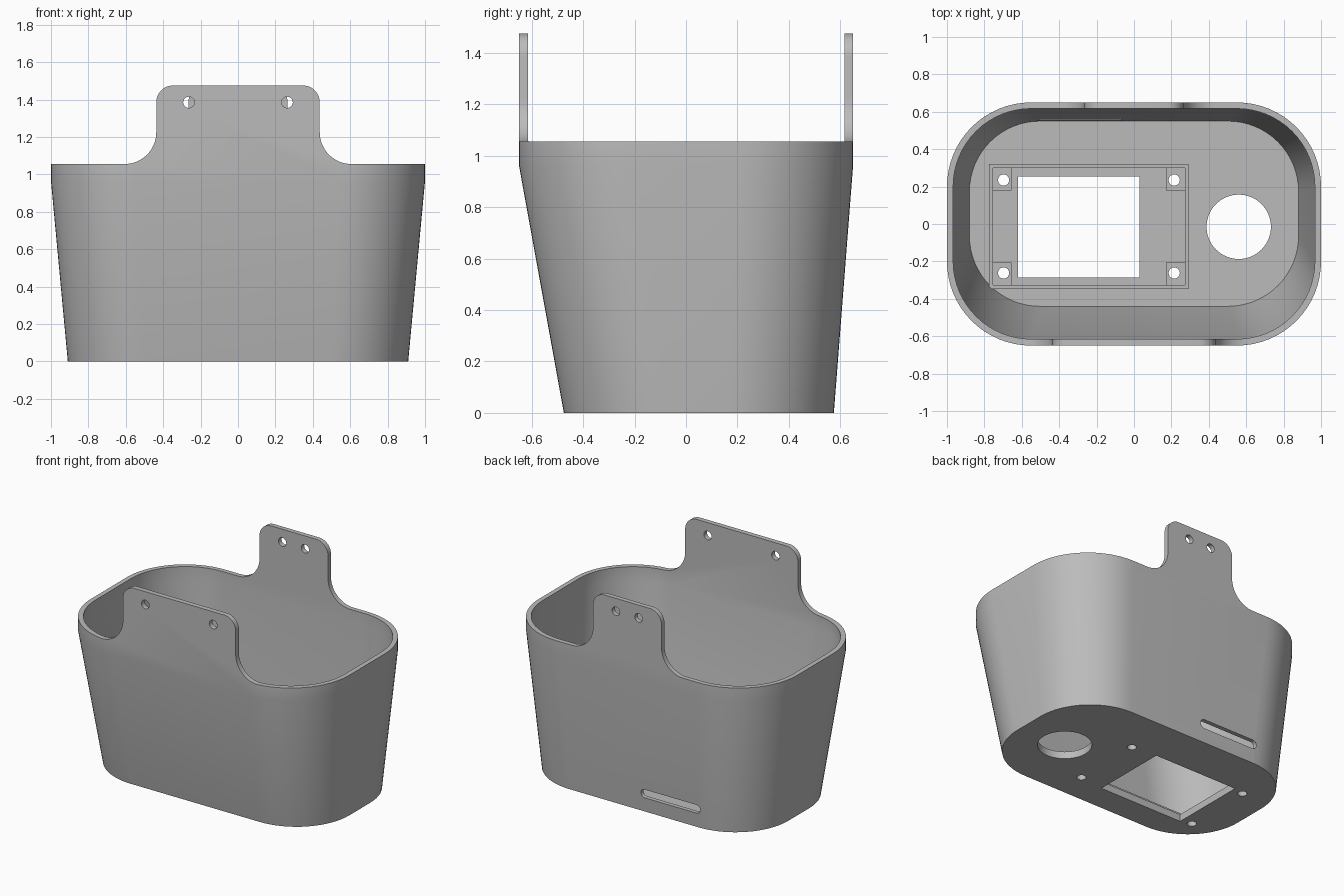
import bpy, bmesh
from math import sin, cos, pi, radians
from mathutils import Matrix

cube = bpy.data.objects.get("Cube")
if cube:
    bpy.data.objects.remove(cube, do_unlink=True)

grey = bpy.data.materials.new("plain_grey")
grey.use_nodes = True
grey.diffuse_color = (0.5, 0.5, 0.5, 1)
grey.node_tree.nodes["Principled BSDF"].inputs["Base Color"].default_value = (0.5, 0.5, 0.5, 1)

FLOOR, RIM, TOP = 0.05, 1.055, 1.475


def make(name, bm):
    bmesh.ops.recalc_face_normals(bm, faces=bm.faces)
    mesh = bpy.data.meshes.new(name)
    bm.to_mesh(mesh)
    bm.free()
    mesh.materials.append(grey)
    ob = bpy.data.objects.new(name, mesh)
    bpy.context.collection.objects.link(ob)
    return ob


def arc(cx, cy, r, a0, a1, n=16):
    angles = [radians(a0 + (a1 - a0) * i / n) for i in range(n + 1)]
    return [(cx + r * cos(a), cy + r * sin(a)) for a in angles]


def rounded_rect(hx, y0, y1, r):
    return (arc(hx - r, y1 - r, r, 0, 90) + arc(r - hx, y1 - r, r, 90, 180)
            + arc(r - hx, y0 + r, r, 180, 270) + arc(hx - r, y0 + r, r, 270, 360))


def loft(name, sections):
    """Skin a list of equal-length point loops and cap both ends."""
    bm = bmesh.new()
    rings = [[bm.verts.new(p) for p in s] for s in sections]
    for a, b in zip(rings, rings[1:]):
        for i in range(len(a)):
            j = (i + 1) % len(a)
            bm.faces.new((a[i], a[j], b[j], b[i]))
    bm.faces.new(rings[0])
    bm.faces.new(rings[-1])
    return make(name, bm)


def boxes(name, spans):
    bm = bmesh.new()
    for x0, x1, y0, y1, z0, z1 in spans:
        size = Matrix.Diagonal((x1 - x0, y1 - y0, z1 - z0, 1))
        place = Matrix.Translation(((x0 + x1) / 2, (y0 + y1) / 2, (z0 + z1) / 2))
        bmesh.ops.create_cube(bm, size=1, matrix=place @ size)
    return make(name, bm)


def prism_z(points, z0, z1):
    return loft("cutter", [[(x, y, z) for x, y in points] for z in (z0, z1)])


def prism_y(points, y0, y1):
    return loft("cutter", [[(x, y, z) for x, z in points] for y in (y0, y1)])


def circle(x, y, r, n=32):
    return arc(x, y, r, 0, 360, n)[:-1]


def cut(ob, cutter):
    mod = ob.modifiers.new("cut", 'BOOLEAN')
    mod.operation, mod.solver, mod.object = 'DIFFERENCE', 'EXACT', cutter
    bpy.context.view_layer.update()
    bpy.context.view_layer.objects.active = ob
    bpy.ops.object.modifier_apply(modifier=mod.name)
    bpy.data.objects.remove(cutter, do_unlink=True)


# Tapered shell, carried up to the height of the hanging tabs
levels = [
    (0.91, -0.475, 0.575, 0.41, 0),
    (1.0, -0.65, 0.65, 0.45, 0.965),
    (1.0, -0.65, 0.65, 0.45, TOP),
    (0.967, -0.615, 0.617, 0.417, TOP),
    (0.967, -0.615, 0.617, 0.417, 0.965),
    (0.88, -0.44, 0.55, 0.377, FLOOR),
]
tub = loft("tub", [[(x, y, z) for x, y in rounded_rect(hx, y0, y1, r)]
                   for hx, y0, y1, r, z in levels])


# Trim the wall down to the rim, leaving one filleted tab on each side
def skyline(half):
    fillet, corner = 0.17, 0.09
    right = (arc(half - corner, TOP - corner, corner, 90, 0)
             + arc(half + fillet, RIM + fillet, fillet, 180, 270) + [(1.3, RIM), (1.3, 1.7)])
    # a tiny lift keeps the top edge of the tab clear of the cutter
    right = [(x, z + 0.001 if z == TOP else z) for x, z in right]
    return right + [(-x, z) for x, z in reversed(right)]


cut(tub, prism_y(skyline(0.437), -1, 0.01))
cut(tub, prism_y(skyline(0.265), 0, 1))

# Screw holes in the tabs
for s in (-1, 1):
    cut(tub, prism_y(circle(s * 0.263, 1.385, 0.03), -1, 0))
    cut(tub, prism_y(circle(s * 0.088, 1.385, 0.03), 0, 1))

# Slot low in the back wall
slot = arc(-0.09, 0.13, 0.03, -90, 90) + arc(-0.49, 0.13, 0.03, 90, 270)
cut(tub, prism_y(slot, 0.45, 0.8))

# Openings in the floor
cut(tub, boxes("cutter", [(-0.62, 0.03, -0.285, 0.255, -0.2, 0.2)]))
cut(tub, prism_z(circle(0.56, -0.015, 0.172, 64), -0.2, 0.2))

# Raised frame on the floor
x0, x1, y0, y1 = -0.755, 0.272, -0.327, 0.3
wall = 0.02
frame = boxes("board_frame", [(x0 - wall, x1 + wall, y0 - wall, y1 + wall, FLOOR - 0.01, 0.09)])
cut(frame, boxes("cutter", [(x0, x1, y0, y1, -0.1, 0.2)]))

# Corner posts inside the frame, drilled through the floor
px, py = 0.1, 0.12
posts = boxes("corner_posts", [(x, x + px, y, y + py, FLOOR - 0.01, 0.08)
                               for x in (x0, x1 - px) for y in (y0, y1 - py)])
for x in (-0.697, 0.215):
    for y in (-0.262, 0.235):
        for ob in (tub, posts):
            cut(ob, prism_z(circle(x, y, 0.03, 24), -0.2, 0.3))

# Smooth the curved walls, keep the edges crisp
for ob in bpy.context.view_layer.objects:
    ob.select_set(ob in (tub, frame, posts))
bpy.context.view_layer.objects.active = tub
bpy.ops.object.shade_smooth_by_angle(angle=radians(30))
